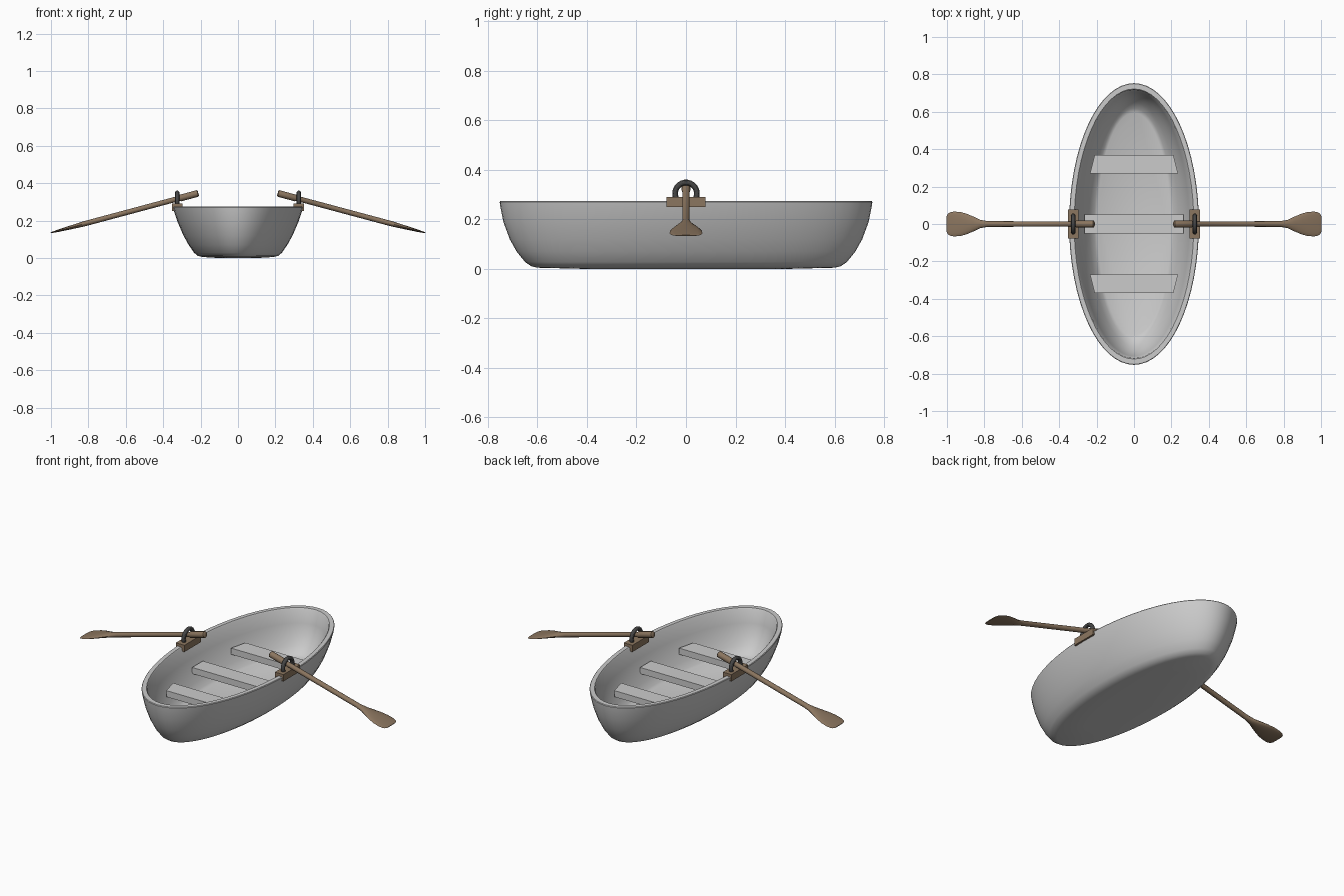
import bpy, bmesh, math
from mathutils import Vector

if "Cube" in bpy.data.objects:
    bpy.data.objects.remove(bpy.data.objects["Cube"])


def material(name, rgb):
    m = bpy.data.materials.new(name)
    m.diffuse_color = (*rgb, 1)
    m.use_nodes = True
    m.node_tree.nodes["Principled BSDF"].inputs["Base Color"].default_value = m.diffuse_color
    return m


GREY = material("hull grey", (0.6, 0.6, 0.6))
WOOD = material("brown wood", (0.26, 0.18, 0.115))
IRON = material("dark iron", (0.06, 0.06, 0.06))


def finish(name, bm, mat, angle=35):
    bmesh.ops.recalc_face_normals(bm, faces=bm.faces)
    me = bpy.data.meshes.new(name)
    bm.to_mesh(me)
    bm.free()
    me.materials.append(mat)
    ob = bpy.data.objects.new(name, me)
    bpy.context.collection.objects.link(ob)
    bpy.ops.object.select_all(action='DESELECT')
    ob.select_set(True)
    bpy.context.view_layer.objects.active = ob
    bpy.ops.object.shade_smooth_by_angle(angle=math.radians(angle))
    return ob


def loft(name, rings, mat, angle=35):
    """Skin a list of point rings and cap both ends."""
    bm = bmesh.new()
    loops = [[bm.verts.new(p) for p in r] for r in rings]
    n = len(loops[0])
    for a, b in zip(loops, loops[1:]):
        for i in range(n):
            j = (i + 1) % n
            bm.faces.new((a[i], a[j], b[j], b[i]))
    bm.faces.new(loops[0])
    bm.faces.new(loops[-1])
    return finish(name, bm, mat, angle)


def ellipse(rx, ry, n):
    for i in range(n):
        t = 2 * math.pi * i / n
        yield rx * math.cos(t), ry * math.sin(t)


# Hull: elliptical rings up the outside, over the rim and down to the floor
hull = [
    (0.11, 0.40, 0.0), (0.19, 0.60, 0.005), (0.215, 0.625, 0.011),
    (0.235, 0.65, 0.028), (0.264, 0.684, 0.07), (0.292, 0.712, 0.12),
    (0.322, 0.738, 0.19), (0.342, 0.75, 0.25), (0.347, 0.753, 0.27),
    (0.344, 0.75, 0.274), (0.32, 0.722, 0.274), (0.315, 0.717, 0.268),
    (0.294, 0.706, 0.19), (0.264, 0.681, 0.125), (0.237, 0.651, 0.08),
    (0.212, 0.618, 0.046), (0.195, 0.595, 0.036),
]
loft("hull", [[(x, y, z) for x, y in ellipse(rx, ry, 64)] for rx, ry, z in hull], GREY)

# Seats: planks, the end ones tapered to follow the hull
for name, y0, y1, w0, w1 in [("front_seat", -0.37, -0.27, 0.21, 0.235),
                             ("middle_seat", -0.05, 0.05, 0.265, 0.265),
                             ("rear_seat", 0.27, 0.37, 0.235, 0.21)]:
    loft(name, [[(-w0, y0, z), (w0, y0, z), (w1, y1, z), (-w1, y1, z)]
                for z in (0.12, 0.157)], GREY)

# Oar sections: distance along oar, half width, half thickness
oar = [
    (0.0, 0.012, 0.012), (0.004, 0.018, 0.018), (0.10, 0.018, 0.018),
    (0.106, 0.014, 0.014), (0.59, 0.015, 0.014), (0.63, 0.022, 0.014),
    (0.67, 0.040, 0.012), (0.71, 0.056, 0.010), (0.745, 0.065, 0.008),
    (0.78, 0.066, 0.006), (0.80, 0.062, 0.004), (0.812, 0.054, 0.003),
    (0.818, 0.040, 0.002),
]
TILT = math.radians(15)

for side, s in (("left", -1), ("right", 1)):
    # Oar, sloping down and outwards through the oarlock
    rings = []
    for d, w, h in oar:
        rings.append([(s * (0.212 + d * math.cos(TILT) + v * math.sin(TILT)), u,
                       0.346 - d * math.sin(TILT) + v * math.cos(TILT))
                      for u, v in ellipse(w, h, 16)])
    loft(side + "_oar", rings, WOOD, 40)

    # Wooden block on the rim
    bm = bmesh.new()
    bmesh.ops.create_cube(bm, size=1)
    for v in bm.verts:
        v.co = Vector((v.co.x * 0.056 + s * 0.324, v.co.y * 0.156, v.co.z * 0.04 + 0.27))
    finish(side + "_oarlock_block", bm, WOOD)

    # Iron ring around the oar
    bpy.ops.mesh.primitive_torus_add(
        major_segments=32, minor_segments=12, major_radius=0.044, minor_radius=0.0115,
        location=(s * 0.325, 0, 0.305), rotation=(0, math.pi / 2, 0))
    ring = bpy.context.object
    ring.name = side + "_oarlock_ring"
    ring.data.materials.append(IRON)
    bpy.ops.object.shade_smooth_by_angle()
